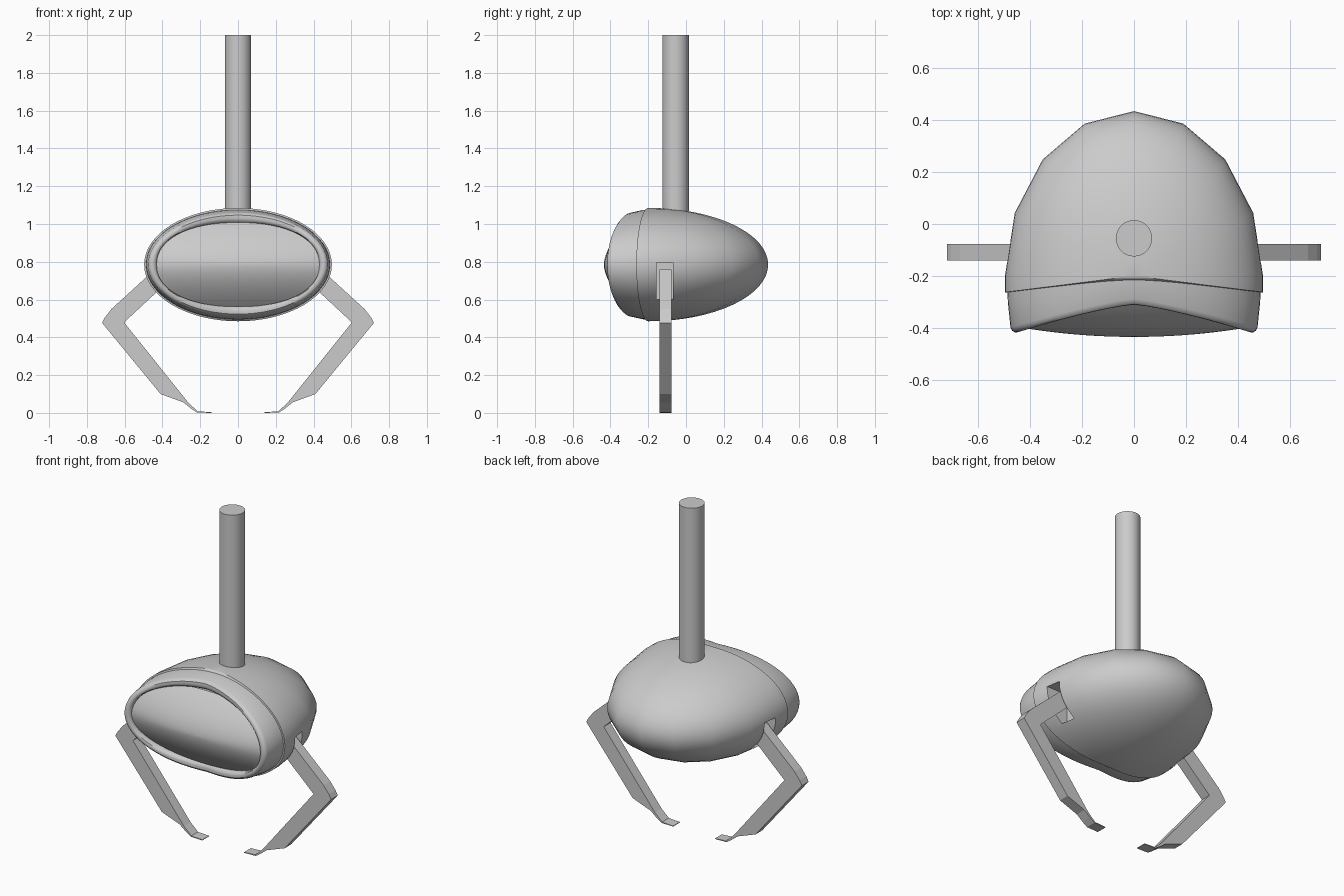
import bpy, bmesh
from math import sin, cos, pi, copysign

if "Cube" in bpy.data.objects:
    bpy.data.objects.remove(bpy.data.objects["Cube"])

ZC = 0.785  # height of the body centre


def finish(name, verts, faces, smooth=True):
    """Make an object, weld it, fix normals and shade it."""
    me = bpy.data.meshes.new(name)
    me.from_pydata(verts, [], faces)
    bm = bmesh.new()
    bm.from_mesh(me)
    bmesh.ops.remove_doubles(bm, verts=bm.verts, dist=1e-4)
    bmesh.ops.dissolve_degenerate(bm, edges=bm.edges, dist=1e-5)
    bmesh.ops.recalc_face_normals(bm, faces=bm.faces)
    bm.to_mesh(me)
    bm.free()
    ob = bpy.data.objects.new(name, me)
    bpy.context.collection.objects.link(ob)
    if smooth:
        shade(ob)
    return ob


def activate(ob):
    bpy.ops.object.select_all(action='DESELECT')
    ob.select_set(True)
    bpy.context.view_layer.objects.active = ob


def shade(ob):
    activate(ob)
    bpy.ops.object.shade_smooth_by_angle(angle=0.61)


def grid(rows, close_rows=False, close_cols=False):
    """Quads between equal-length rows of points."""
    n, m = len(rows), len(rows[0])
    verts = [p for r in rows for p in r]
    faces = []
    for i in range(n if close_rows else n - 1):
        for j in range(m if close_cols else m - 1):
            a, b = i, (i + 1) % n
            k = (j + 1) % m
            faces.append((a * m + j, a * m + k, b * m + k, b * m + j))
    return verts, faces


def box(name, x0, x1, y0, y1, z0, z1):
    bpy.ops.mesh.primitive_cube_add(size=1, location=((x0 + x1) / 2, (y0 + y1) / 2, (z0 + z1) / 2))
    ob = bpy.context.object
    ob.name = name
    ob.scale = (x1 - x0, y1 - y0, z1 - z0)
    return ob


# Rear shell: half ellipsoid with coarse meridians and a curved front skirt
RINGS = 32
elev = [-pi / 2 + pi * i / RINGS for i in range(RINGS + 1)]


def meridian(phi):
    return [(0.497 * cos(e) * cos(phi), -0.2 + 0.635 * cos(e) * sin(phi), ZC + 0.3 * sin(e)) for e in elev]


def skirt(side, scale):
    return [(side * 0.497 * scale * cos(e), -0.2 - 0.063 * cos(e), ZC + 0.3 * scale * sin(e)) for e in elev]


rows = [skirt(1, 1)] + [meridian(pi * k / 8) for k in range(9)] + [skirt(-1, 1)]
rear = finish("rear_shell", *grid(rows, close_rows=True), smooth=False)

# Leg slots cut into the rear shell
for s in (1, -1):
    cutter = box("slot_cutter", *sorted((s * 0.35, s * 0.6)), -0.155, -0.068, 0.6, 0.795)
    cutter.hide_render = True
    mod = rear.modifiers.new("slot", 'BOOLEAN')
    mod.operation = 'DIFFERENCE'
    mod.solver = 'EXACT'
    mod.object = cutter
    activate(rear)
    bpy.ops.object.modifier_apply(modifier=mod.name)
    bpy.data.objects.remove(cutter)
shade(rear)

# Front shell with rolled rim: loops of (half width, half height, y at top, y at sides)
SEG = 64
loops = [(0.488, 0.292, -0.19, -0.25), (0.486, 0.289, -0.23, -0.30),
         (0.476, 0.276, -0.288, -0.398), (0.470, 0.272, -0.300, -0.411),
         (0.460, 0.262, -0.309, -0.417), (0.448, 0.245, -0.311, -0.417),
         (0.438, 0.232, -0.307, -0.412), (0.431, 0.223, -0.296, -0.402),
         (0.429, 0.221, -0.25, -0.36)]


def power(v, p):
    return copysign(abs(v) ** p, v)


def loop(i, a, b, yt, ys):
    q = 1 - 0.12 * max(0, (i - 4) / 4)  # inner loops get squarer
    pts = []
    for k in range(SEG):
        t = 2 * pi * k / SEG
        c, s = power(cos(t), q), power(sin(t), q)
        pts.append((a * c, yt + (ys - yt) * abs(cos(t)) ** 1.25, ZC + b * s))
    return pts


finish("front_rim", *grid([loop(i, *l) for i, l in enumerate(loops)], close_cols=True))

# Visor: bulging plate inside the rim
outline = loop(8, *loops[-1])
rows = []
for i in range(13):
    f = i / 12 * 1.008
    row = []
    for x, _, z in outline:
        x, z = x * f, (z - ZC) * f
        y = -0.435 + 0.035 * (x / 0.43) ** 2 + 0.125 * abs(z / 0.22) ** 1.7
        row.append((x, y, ZC + z))
    rows.append(row)
finish("visor", *grid(rows, close_cols=True))

# Hanging pole
bpy.ops.mesh.primitive_cylinder_add(vertices=32, radius=0.07, depth=1.0, location=(0, -0.055, 1.5))
pole = bpy.context.object
pole.name = "pole"
shade(pole)

# Bent legs ending in thin feet, extruded from a side profile
profile = [(0.44, 0.76), (0.67, 0.55), (0.705, 0.505), (0.72, 0.477), (0.41, 0.10),
           (0.29, 0.056), (0.25, 0.024), (0.217, 0.002), (0.14, 0.0), (0.14, 0.004),
           (0.213, 0.008), (0.262, 0.053), (0.603, 0.479), (0.36, 0.705)]
n = len(profile)
for s, name in ((1, "right_leg"), (-1, "left_leg")):
    verts = [(s * x, y, z) for y in (-0.141, -0.077) for x, z in profile]
    faces = [tuple(range(n)), tuple(range(n, 2 * n))]
    faces += [(k, (k + 1) % n, n + (k + 1) % n, n + k) for k in range(n)]
    finish(name, verts, faces, smooth=False)
